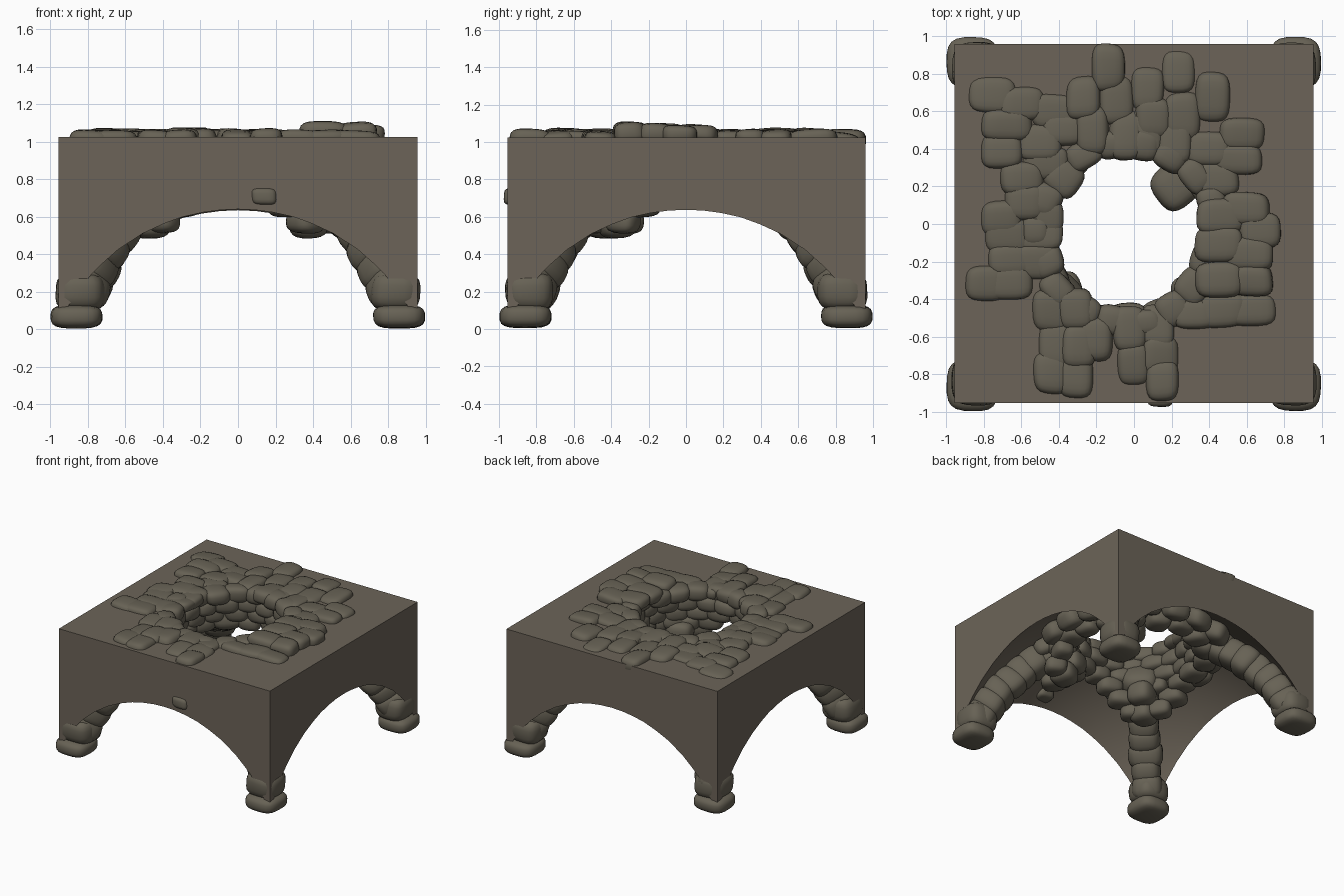
import bpy, bmesh, math, random
from mathutils import Vector, Matrix

if "Cube" in bpy.data.objects:
    bpy.data.objects.remove(bpy.data.objects["Cube"])

random.seed(7)


def material(name, rgb):
    m = bpy.data.materials.new(name)
    m.diffuse_color = (*rgb, 1)
    m.use_nodes = True
    m.node_tree.nodes["Principled BSDF"].inputs["Base Color"].default_value = m.diffuse_color
    return m


PLASTER = material("brown grey plaster", (0.15, 0.127, 0.098))
STONE = material("olive grey stone", (0.135, 0.121, 0.09))
ZC, R = -0.41, 1.42            # centre height and radius of the vault sphere
HOLE = Vector((-0.03, -0.04))  # middle of the collapsed opening


def add_stone(bm, loc, size, rot=Matrix.Identity(3), power=4.0, jitter=0.12):
    """Rounded box with slightly displaced corners."""
    corners = {(i, j, k): Vector([random.uniform(-jitter, jitter) for _ in range(3)])
               for i in (-1, 1) for j in (-1, 1) for k in (-1, 1)}
    part = bmesh.new()
    bmesh.ops.create_cube(part, size=2)
    bmesh.ops.subdivide_edges(part, edges=part.edges[:], cuts=5, use_grid_fill=True)
    table = {}
    for v in part.verts:
        p = v.co.copy()
        p /= sum(abs(c) ** power for c in p) ** (1 / power)
        q = p.copy()
        for (i, j, k), d in corners.items():
            q += d * ((1 + i * p.x) * (1 + j * p.y) * (1 + k * p.z) / 8)
        q = Vector((q.x * size[0] / 2, q.y * size[1] / 2, q.z * size[2] / 2))
        table[v] = bm.verts.new(rot @ q + Vector(loc))
    for f in part.faces:
        bm.faces.new([table[v] for v in f.verts]).smooth = True
    part.free()


def finish(name, bm, mat):
    mesh = bpy.data.meshes.new(name)
    bm.to_mesh(mesh)
    bm.free()
    ob = bpy.data.objects.new(name, mesh)
    bpy.context.collection.objects.link(ob)
    mesh.materials.append(mat)
    return ob


# Vaulted block: box minus a sphere (arches and dome) minus the opening
bpy.ops.mesh.primitive_cube_add(size=1, location=(0, 0.003, 0.525))
block = bpy.context.object
block.name = "vault_block"
block.scale = (1.914, 1.914, 1.0)
bpy.ops.object.transform_apply(location=True, rotation=True, scale=True)
block.data.materials.append(PLASTER)

bpy.ops.mesh.primitive_uv_sphere_add(segments=64, ring_count=40, radius=R, location=(0, 0, ZC))
sphere = bpy.context.object
bpy.ops.mesh.primitive_cylinder_add(vertices=32, radius=0.45, depth=1,
                                    location=(HOLE.x, HOLE.y, 1.0))
shaft = bpy.context.object
for cutter in (sphere, shaft):
    cutter.hide_render = True
    mod = block.modifiers.new("cut", 'BOOLEAN')
    mod.operation = 'DIFFERENCE'
    mod.solver = 'EXACT'
    mod.object = cutter
    bpy.ops.object.select_all(action='DESELECT')
    block.select_set(True)
    bpy.context.view_layer.objects.active = block
    bpy.ops.object.modifier_apply(modifier=mod.name)
    bpy.data.objects.remove(cutter, do_unlink=True)
bpy.ops.object.shade_smooth_by_angle(angle=math.radians(30))

# Corner ribs of stacked stones, following the vault down to flat feet
for name, sx, sy in (("front_left", -1, -1), ("front_right", 1, -1),
                     ("back_left", -1, 1), ("back_right", 1, 1)):
    bm = bmesh.new()
    out = Vector((sx, sy, 0)).normalized()
    side = Vector((-out.y, out.x, 0))
    for i in range(8):
        a = math.radians(29 + 5.2 * i)
        normal = out * math.cos(a) + Vector((0, 0, math.sin(a)))
        rot = Matrix((side.cross(normal), side, normal)).transposed()
        add_stone(bm, normal * (R - 0.1) + Vector((0, 0, ZC)),
                  (0.2, random.uniform(0.22, 0.27), 0.24), rot, 3)
    add_stone(bm, (0.84 * sx, 0.84 * sy, 0.2), (0.26, 0.26, 0.21), power=3.2, jitter=0.1)
    add_stone(bm, (0.86 * sx, 0.86 * sy, 0.068), (0.275, 0.275, 0.125), power=3.2, jitter=0.04)
    finish("rib_" + name, bm, STONE)

# Loose stones on the roof: x, y of each; long side points at the opening
back = [(-.14, .83), (-.27, .67), (-.09, .66), (.07, .72), (.24, .81), (.1, .56), (.26, .58),
        (.42, .68), (-.04, .47), (.07, .48), (.22, .45), (-.22, .5)]
right = [(.57, .48), (.55, .35), (.4, .4), (.44, .24), (.59, .08), (.67, -.04), (.46, .04),
         (.45, -.11), (.61, -.16), (.63, -.3), (.62, -.46), (.45, -.3), (.32, -.48), (.47, -.46)]
front = [(.13, -.55), (-.02, -.56), (.14, -.7), (0, -.75), (.15, -.83), (-.44, -.46),
         (-.31, -.45), (-.42, -.65), (-.3, -.65), (-.44, -.79), (-.31, -.8), (-.21, -.62)]
left = [(-.67, -.31), (-.79, -.32), (-.52, -.2), (-.65, -.19), (-.5, -.06), (-.67, -.06),
        (-.49, .04), (-.7, .03), (-.75, .69), (-.6, .64), (-.68, .53), (-.7, .39), (-.5, .44),
        (-.6, .24), (-.47, .32), (-.38, .5), (-.42, .6), (-.58, .12)]
for name, spots, radial_x in (("back", back, False), ("right", right, True),
                              ("front", front, False), ("left", left, True)):
    bm = bmesh.new()
    for x, y in spots:
        a, b = random.uniform(0.22, 0.27), random.uniform(0.17, 0.2)
        h = random.uniform(0.09, 0.13)
        lift = 0.035 if x > 0.4 and -0.36 < y < 0.1 else 0.0
        rot = (Matrix.Rotation(random.uniform(-0.08, 0.08), 3, 'Y')
               @ Matrix.Rotation(random.uniform(-0.08, 0.08), 3, 'X'))
        add_stone(bm, (x, y, 1.008 + lift), (a, b, h) if radial_x else (b, a, h), rot, 3.4, 0.12)
    finish("roof_stones_" + name, bm, STONE)


# Broken rim around the opening: lowest at the two front corners, notched in front
def rim_bottom(a):
    low = max(math.cos(a - math.radians(222)), math.cos(a - math.radians(318)), 0)
    notch = max(math.cos(a - math.radians(270)), 0)
    return 0.7 - 0.15 * low ** 10 + 0.16 * notch ** 10


bm = bmesh.new()
for level in range(6):
    for i in range(18):
        a = math.tau * (i + 0.5 * (level % 2)) / 18
        z = 1.0 - 0.085 * level
        if z < rim_bottom(a) - 0.005:
            continue
        r = 0.47 + 0.024 * level + random.uniform(-0.025, 0.025)
        loc = (HOLE.x + r * math.cos(a), HOLE.y + r * math.sin(a), z)
        size = (random.uniform(0.15, 0.2), random.uniform(0.17, 0.21), 0.13)
        add_stone(bm, loc, size, Matrix.Rotation(a, 3, 'Z'), 3)
# lowest chunks at the front corners
for x, y, z in ((-.46, -.44, .57), (.37, -.37, .57), (-.38, -.36, .66), (.3, -.36, .68)):
    add_stone(bm, (x, y, z), (0.2, 0.2, 0.17), Matrix.Rotation(0.3, 3, 'Z'), 3)
finish("opening_rim", bm, STONE)

# Stones clinging to the underside of the dome behind the rim
bm = bmesh.new()
for i in range(18):
    a = math.tau * i / 18
    r = random.uniform(0.6, 0.66)
    z = ZC + math.sqrt(R * R - r * r) - 0.08
    if abs(i - 13.5) > 1:
        add_stone(bm, (r * math.cos(a), r * math.sin(a), z), (0.2, 0.21, 0.15),
                  Matrix.Rotation(a, 3, 'Z') @ Matrix.Rotation(0.45, 3, 'Y'), 3)
finish("underside_stones", bm, STONE)

# Hanging stone in the opening and the stone poking through the front wall
bm = bmesh.new()
add_stone(bm, (0.22, 0.21, 0.76), (0.26, 0.24, 0.18), Matrix.Rotation(0.7, 3, 'Z'), 3)
finish("hanging_stone", bm, STONE)
bm = bmesh.new()
add_stone(bm, (0.14, -0.9, 0.71), (0.14, 0.15, 0.09))
finish("front_wall_stone", bm, STONE)
